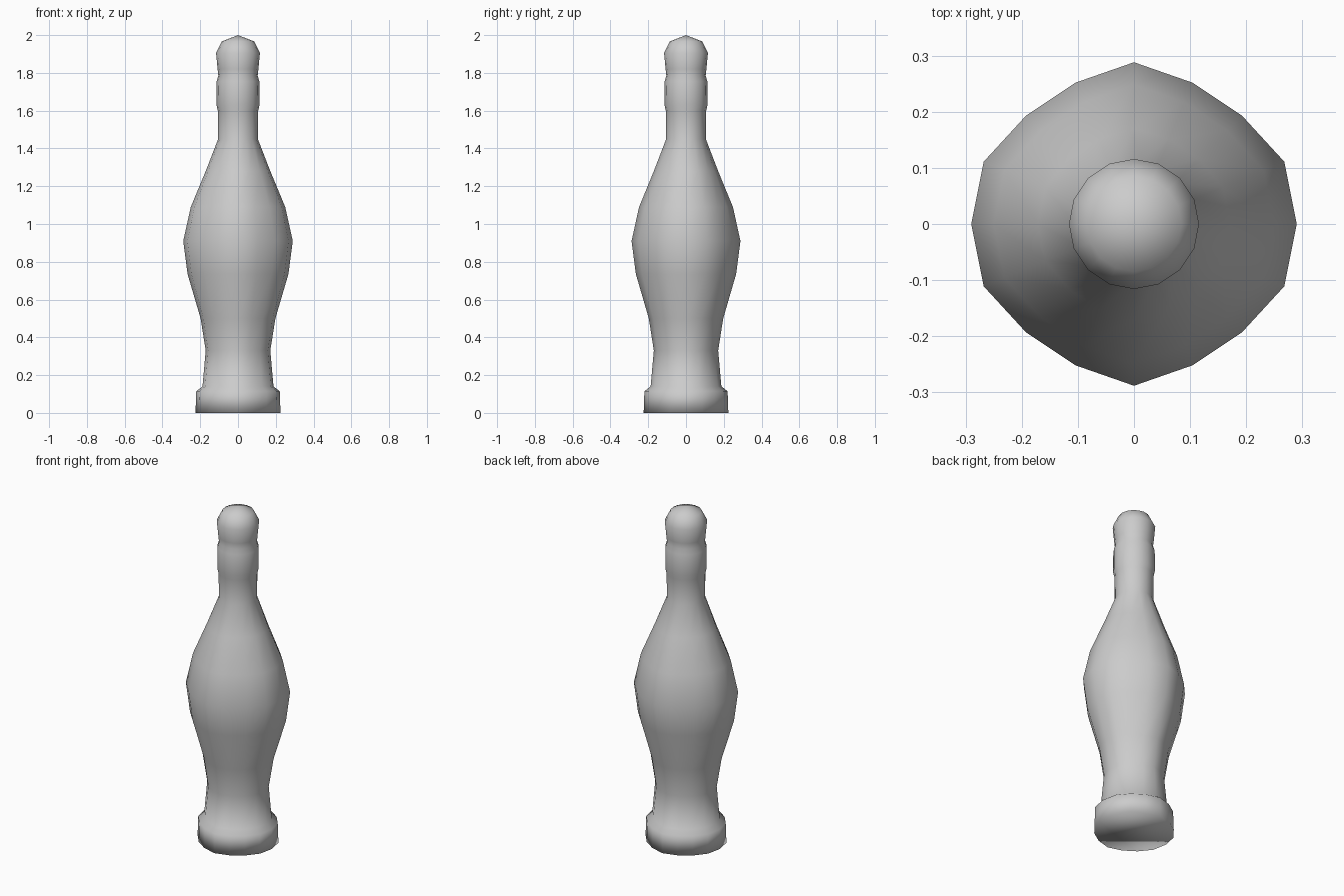
import bpy, bmesh, math

if "Cube" in bpy.data.objects:
    bpy.data.objects.remove(bpy.data.objects["Cube"])

SIDES = 16
# lathe profile: radius, height, how much the slight out-of-round shape applies
PROFILE = [
    (0.225, 0.00, 0.6), (0.221, 0.115, 0.6), (0.188, 0.14, 0.6),   # foot
    (0.171, 0.33, 0.7), (0.198, 0.50, 0.9), (0.267, 0.735, 1),     # lower body
    (0.290, 0.91, 1), (0.250, 1.09, 1), (0.171, 1.28, 0.7),        # bulge, shoulder
    (0.105, 1.45, 0), (0.107, 1.60, 0),                           # neck
    (0.114, 1.63, 0), (0.113, 1.755, 0), (0.104, 1.785, 0),        # collar
    (0.108, 1.82, 0), (0.116, 1.905, 0), (0.085, 1.967, 0),        # stopper
]
# the diagonal sides sit a little further in than the others
FLATTEN = [0, 0, 0.06, 0.06, 0.006, 0.06, 0.06, 0]


def lathe(name, profile, top_z):
    bm = bmesh.new()
    rings = []
    for r, z, amount in profile:
        ring = []
        for i in range(SIDES):
            a = 2 * math.pi * i / SIDES
            rr = r * (1 - amount * FLATTEN[i % 8])
            ring.append(bm.verts.new((rr * math.cos(a), rr * math.sin(a), z)))
        rings.append(ring)
    tip = bm.verts.new((0, 0, top_z))
    for i in range(SIDES):
        j = (i + 1) % SIDES
        for lo, hi in zip(rings, rings[1:]):
            bm.faces.new((lo[i], lo[j], hi[j], hi[i]))
        bm.faces.new((rings[-1][i], rings[-1][j], tip))
    bm.faces.new(list(reversed(rings[0])))
    for f in bm.faces:
        f.smooth = True
    mesh = bpy.data.meshes.new(name)
    bm.to_mesh(mesh)
    bm.free()
    obj = bpy.data.objects.new(name, mesh)
    bpy.context.collection.objects.link(obj)
    return obj


# whole bottle: foot, body, neck and rounded stopper
lathe("bottle", PROFILE, 2.0)
